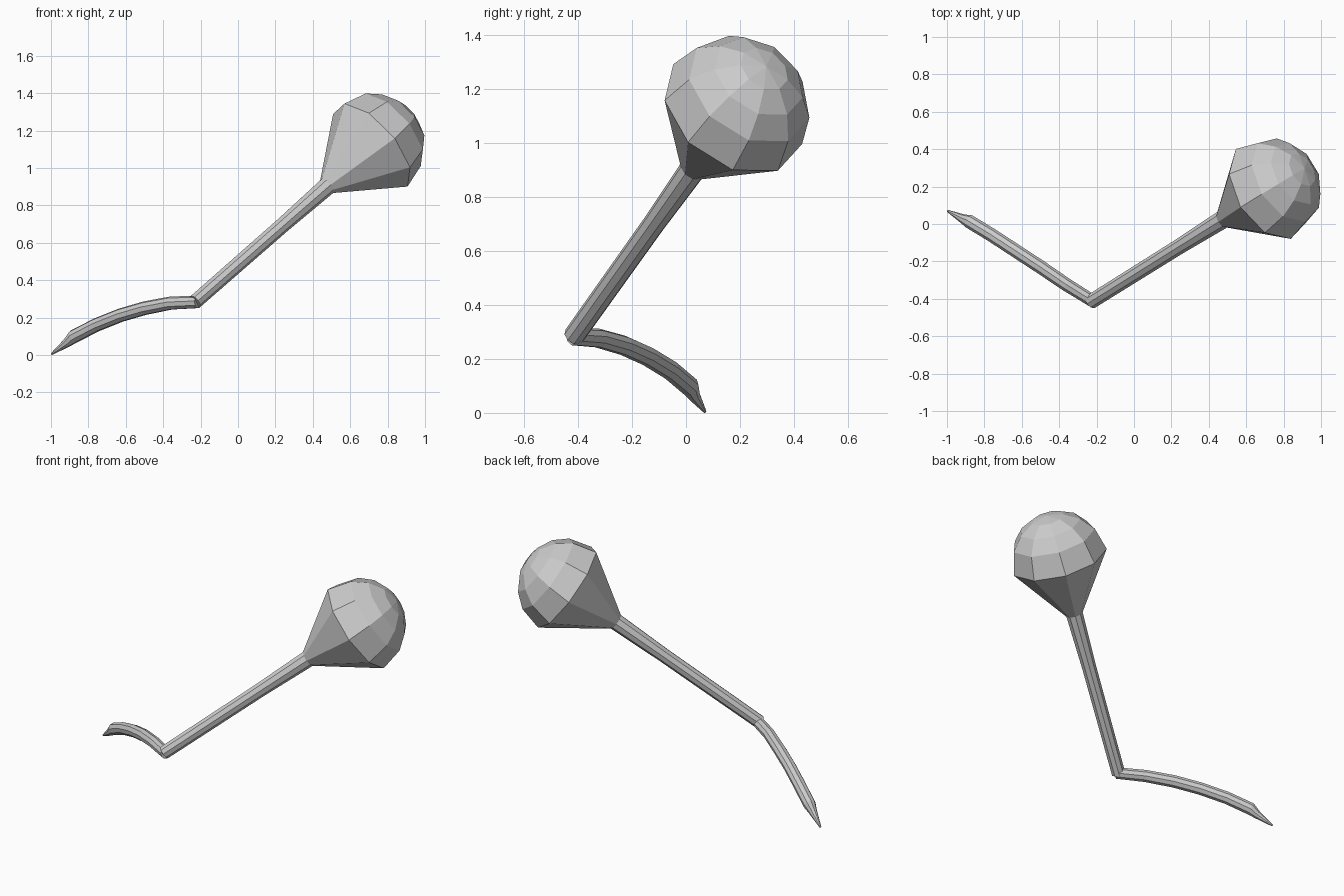
import bpy, bmesh
from math import sin, cos, tau, radians
from mathutils import Vector

if "Cube" in bpy.data.objects:
    bpy.data.objects.remove(bpy.data.objects["Cube"])

SIDES = 9


def loft(name, points, radii, ref):
    """Flat-faced tube through the points; ref sets the first corner's direction."""
    pts = [Vector(p) for p in points]
    bm = bmesh.new()
    rings = []
    for i, (p, r) in enumerate(zip(pts, radii)):
        d = (pts[min(i + 1, len(pts) - 1)] - pts[max(i - 1, 0)]).normalized()
        u = (ref - d * ref.dot(d)).normalized()
        v = d.cross(u)
        rings.append([bm.verts.new(p + r * (cos(tau * k / SIDES) * u + sin(tau * k / SIDES) * v))
                      for k in range(SIDES)])
    for a, b in zip(rings, rings[1:]):
        for k in range(SIDES):
            n = (k + 1) % SIDES
            bm.faces.new((a[k], a[n], b[n], b[k]))
    bm.faces.new(rings[0][::-1])
    bm.faces.new(rings[-1])
    bmesh.ops.remove_doubles(bm, verts=bm.verts, dist=0.0005)
    bmesh.ops.recalc_face_normals(bm, faces=bm.faces)
    mesh = bpy.data.meshes.new(name)
    bm.to_mesh(mesh)
    bm.free()
    obj = bpy.data.objects.new(name, mesh)
    bpy.context.collection.objects.link(obj)
    return obj


# Main axis: elbow to the centre of the bulb rim
elbow = Vector((-0.23, -0.415, 0.285))
rim = Vector((0.717, 0.176, 1.115))
axis = (rim - elbow).normalized()
length = (rim - elbow).length
ref = Vector((0.84, -0.08, 1.16)) - rim
neck = elbow + axis * 1.037

# Straight stem
loft("stem", [elbow, elbow + axis * 0.69, neck], [0.04, 0.042, 0.05], ref)

# Bulb: tapered underside and domed cap
R = 0.286
angles = [radians(a) for a in (0, 29, 50, 70, 90)]
loft("bulb", [neck] + [rim + axis * R * sin(a) for a in angles],
     [0.05] + [R * cos(a) for a in angles], ref)

# Curved lower stalk ending in a pointed tip
loft("root",
     [(-0.215, -0.415, 0.283), (-0.36, -0.325, 0.277), (-0.50, -0.23, 0.25),
      (-0.63, -0.145, 0.212), (-0.76, -0.06, 0.16), (-0.88, 0.013, 0.098),
      (-0.915, 0.028, 0.066), (-0.997, 0.07, 0.005)],
     [0.034, 0.036, 0.037, 0.037, 0.037, 0.037, 0.025, 0.006], Vector((0, 0, 1)))
